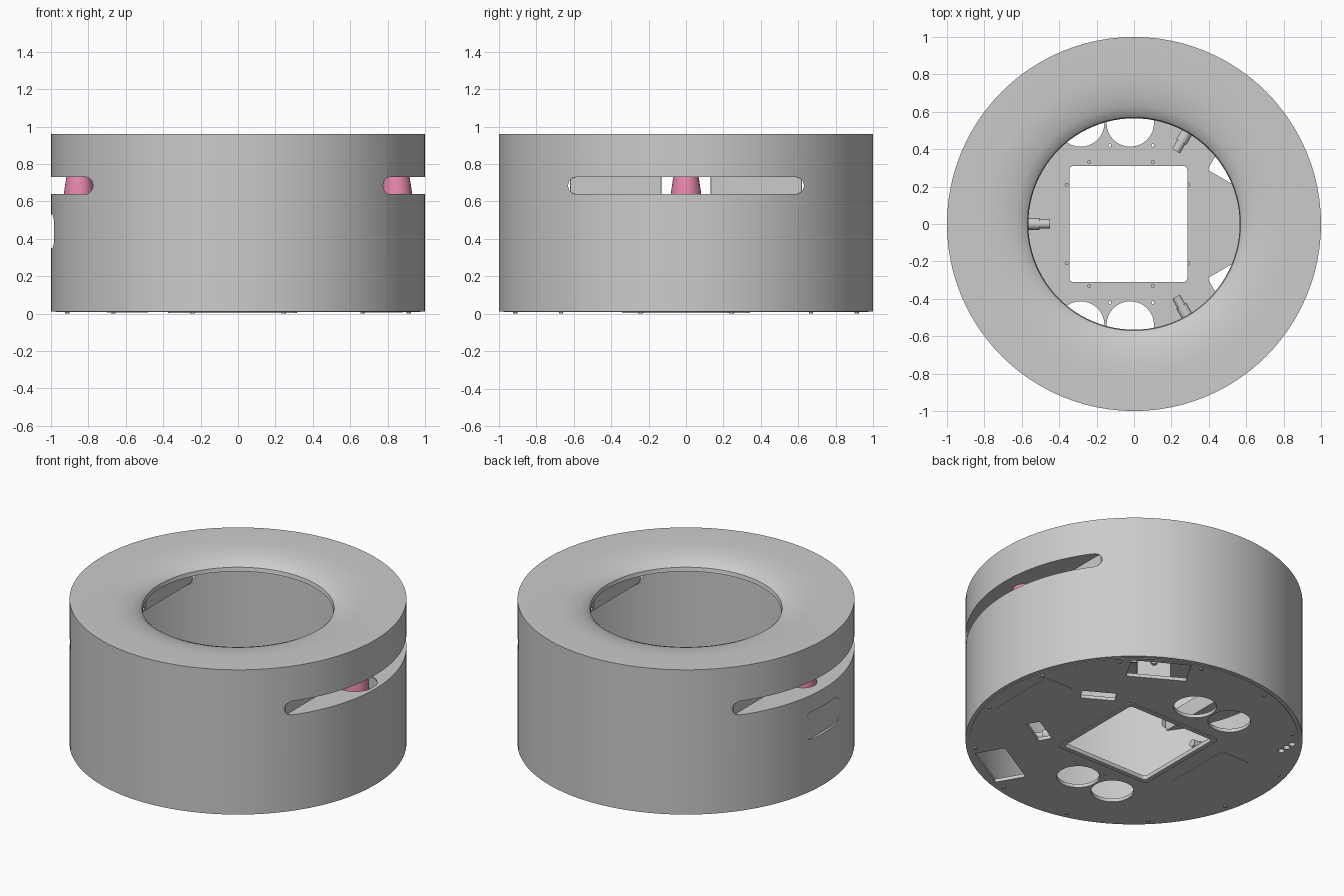
import bpy, bmesh
from math import sin, cos, pi, radians
from mathutils import Matrix

if "Cube" in bpy.data.objects:
    bpy.data.objects.remove(bpy.data.objects["Cube"])

ALONG_X = Matrix(((0, 0, 1, 0), (1, 0, 0, 0), (0, 1, 0, 0), (0, 0, 0, 1)))


def rot(deg):
    return Matrix.Rotation(radians(deg), 4, 'Z')


def finish(name, bm, matrix=None):
    if matrix is not None:
        bm.transform(matrix)
    bmesh.ops.recalc_face_normals(bm, faces=bm.faces)
    mesh = bpy.data.meshes.new(name)
    bm.to_mesh(mesh)
    bm.free()
    ob = bpy.data.objects.new(name, mesh)
    bpy.context.collection.objects.link(ob)
    return ob


def circle(x, y, r, n=32):
    return [(x + r * cos(2 * pi * i / n), y + r * sin(2 * pi * i / n)) for i in range(n)]


def rounded(x, y, w, h, r, n=6):
    pts = []
    for k, (sx, sy) in enumerate(((1, 1), (-1, 1), (-1, -1), (1, -1))):
        for i in range(n + 1):
            a = (k + i / n) * pi / 2
            pts.append((x + sx * (w / 2 - r) + r * cos(a), y + sy * (h / 2 - r) + r * sin(a)))
    return pts


def prism(name, pts, lo, hi, matrix=None):
    bm = bmesh.new()
    face = bm.faces.new([bm.verts.new((x, y, lo)) for x, y in pts])
    ext = bmesh.ops.extrude_face_region(bm, geom=[face])['geom']
    bmesh.ops.translate(bm, vec=(0, 0, hi - lo),
                        verts=[v for v in ext if isinstance(v, bmesh.types.BMVert)])
    return finish(name, bm, matrix)


def lathe(name, profile, n=96, matrix=None):
    bm = bmesh.new()
    rings = [[bm.verts.new((r * cos(2 * pi * i / n), r * sin(2 * pi * i / n), z))
              for i in range(n)] for r, z in profile]
    for a, b in zip(rings, rings[1:] + rings[:1]):
        for i in range(n):
            j = (i + 1) % n
            bm.faces.new((a[i], a[j], b[j], b[i]))
    return finish(name, bm, matrix)


def activate(ob):
    bpy.ops.object.select_all(action='DESELECT')
    ob.select_set(True)
    bpy.context.view_layer.objects.active = ob


def cut(ob, cutters):
    activate(ob)
    for c in cutters:
        c.hide_render = True
        mod = ob.modifiers.new('cut', 'BOOLEAN')
        mod.operation, mod.solver, mod.object = 'DIFFERENCE', 'EXACT', c
        bpy.ops.object.modifier_apply(modifier=mod.name)
        bpy.data.objects.remove(c)


def smooth(ob):
    activate(ob)
    bpy.ops.object.shade_smooth_by_angle(angle=radians(30))


# Outer shell with the dished top ring
shell = lathe('outer_shell', [
    (1, .012), (1, .96), (.80, .96), (.74, .956), (.68, .947), (.63, .934), (.59, .918),
    (.57, .90), (.565, .875), (.58, .875), (.60, .895), (.64, .912), (.69, .925),
    (.75, .935), (.81, .94), (.975, .94), (.975, .012)])
cut(shell, [
    prism('slot_cutter', rounded(0, .685, 1.26, .09, .044), -1.2, 1.2, ALONG_X),
    prism('recess_cutter', rounded(0, .44, .38, .18, .08), -1.2, -.983, ALONG_X)]
    + [prism('port_cutter', circle(y, .44, .05, 24), -1.2, -.9, ALONG_X) for y in (-.115, 0, .115)])
smooth(shell)

# Sensor pockets behind the side slots
pink = bpy.data.materials.new('pink')
pink.diffuse_color = (.8, .25, .42, 1)
pink.use_nodes = True
pink.node_tree.nodes["Principled BSDF"].inputs["Base Color"].default_value = pink.diffuse_color
segment = [(.98 * cos(radians(a)), .98 * sin(radians(a))) for a in range(-39, 40, 3)]
for side, deg in (('right', 0), ('left', 180)):
    m = rot(deg)
    floor = prism(side + '_pocket_floor', segment, .63, .64, m)
    cut(floor, [prism('sensor_cutter', circle(.85, 0, .13), .6, .7, m)])
    prism(side + '_pocket_ceiling', segment, .73, .74, m)
    for s in (-1, 1):
        prism(side + '_pocket_wall', rounded(.768, s * .375, .014, .49, .003, 1), .63, .74, m)
    sensor = lathe(side + '_sensor', [(.001, .60), (.083, .60), (.08, .65), (.068, .73), (.001, .73)],
                   32, m @ Matrix.Translation((.85, 0, 0)))
    sensor.data.materials.append(pink)
    smooth(sensor)

# Base plate and its openings
plate = prism('base_plate', circle(0, 0, .976, 96), .008, .03)
WHEELS = ((60, -1), (180, 1), (-60, 1))
holes = [circle(x, s * .54, .127) for x in (-.02, -.285) for s in (-1, 1)]
holes += [circle(-.745, y, .02, 12) for y in (.47, .52, .57)]
holes += [circle(x, s * y, .008, 8) for s in (-1, 1)
          for x, y in ((-.36, .21), (.29, .21), (-.24, .33), (.1, .42), (-.13, .42), (.1, .33))]
holes.append(rounded(-.03, 0, .63, .62, .02))
cutters = [prism('hole_cutter', h, -.1, .1) for h in holes]
for deg, s in WHEELS:
    cutters.append(prism('wheel_cutter', rounded(.845, 0, .19, .36, .01), -.1, .1, rot(deg)))
    cutters.append(prism('slit_cutter', rounded(.49, s * .30, .085, .21, .015), -.1, .1, rot(deg)))
cut(plate, cutters)
smooth(plate)

# Raised frame round the square opening
frame = prism('opening_frame', rounded(-.03, 0, .69, .68, .03), .003, .009)
cut(frame, [prism('frame_cutter', rounded(-.03, 0, .63, .62, .02), -.1, .1)])

# Access panels and rim screws on the underside
for x in (.77, -.59):
    prism('access_panel', rounded(x, 0, .22, .48, .04), .005, .009)
for i in range(12):
    a = radians(30 * i + 15)
    prism('rim_screw', circle(.945 * cos(a), .945 * sin(a), .012, 10), 0, .01)

# Three drive axles pointing at the centre, each on a bracket
for deg, s in WHEELS:
    m = rot(deg) @ ALONG_X
    for part, r, lo, hi in (('axle_tip', .024, .45, .51), ('axle_collar', .031, .505, .57),
                            ('axle_shaft', .022, .57, .70)):
        smooth(prism(part, circle(0, .16, r, 24), lo, hi, m))
    prism('axle_bracket', rounded(0, .13, .2, .2, .02), .66, .68, m)
